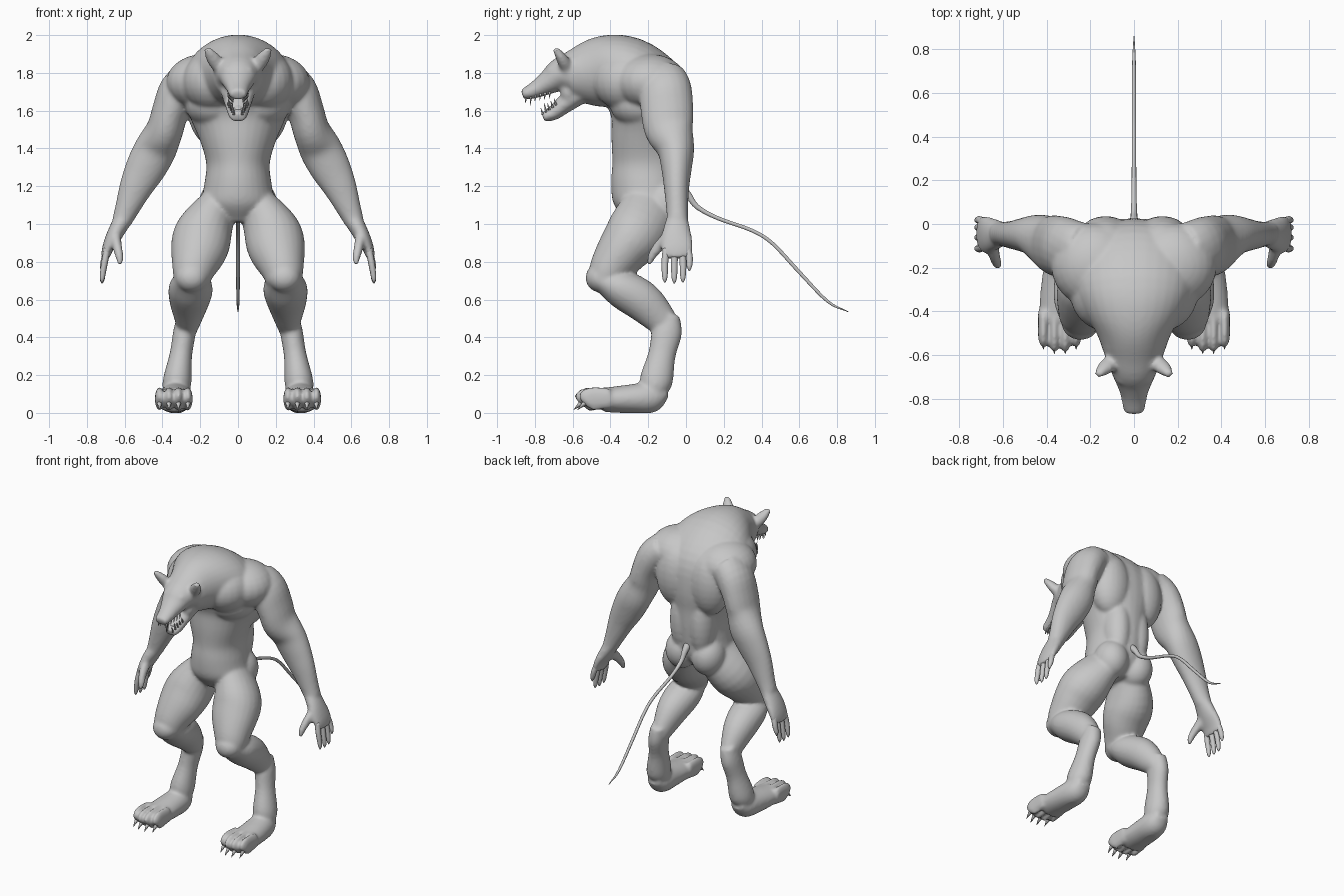
import bpy, bmesh, math
from mathutils import Vector, Matrix

grey = bpy.data.materials.new("hide_grey")
grey.diffuse_color = (0.57, 0.57, 0.57, 1)


def spline(pts, steps=4):
    """Catmull-Rom through rows of numbers."""
    rows = [Vector(p) for p in pts]
    rows = [rows[0] * 2 - rows[1]] + rows + [rows[-1] * 2 - rows[-2]]
    out = []
    for a, b, c, d in zip(rows, rows[1:], rows[2:], rows[3:]):
        for i in range(steps):
            t = i / steps
            out.append(0.5 * (2 * b + (c - a) * t + (2 * a - 5 * b + 4 * c - d) * t * t
                              + (3 * b - a - 3 * c + d) * t ** 3))
    return out + [rows[-2]]


def loft(bm, pts, s=1, seg=20):
    """Tube of ellipses; rows are x, y, z, radius sideways, radius across."""
    rows = spline(pts)
    rings = []
    for i, r in enumerate(rows):
        a, b = rows[max(i - 1, 0)], rows[min(i + 1, len(rows) - 1)]
        mir = Vector((s, 1, 1))
        t = (Vector(b[:3]) - Vector(a[:3])) * mir
        t.normalize()
        side = Vector((1, 0, 0))
        side = (side - t * side.dot(t)).normalized()
        n = t.cross(side)
        c = Vector(r[:3]) * mir
        ring = []
        for k in range(seg):
            w = 2 * math.pi * k / seg
            ring.append(bm.verts.new(c + side * (r[3] * math.cos(w)) + n * (r[4] * math.sin(w))))
        rings.append(ring)
    for p, q in zip(rings, rings[1:]):
        for k in range(seg):
            j = (k + 1) % seg
            bm.faces.new((p[k], p[j], q[j], q[k]))
    bm.faces.new(rings[0][::-1])
    bm.faces.new(rings[-1])


def ball(bm, c, r, s=1):
    m = Matrix.Translation((c[0] * s, c[1], c[2])) @ Matrix.Diagonal((r[0], r[1], r[2], 1))
    bmesh.ops.create_uvsphere(bm, u_segments=24, v_segments=14, radius=1, matrix=m)


def spike(bm, p, q, r, s=1):
    """Cone from p to the tip q."""
    p, q = Vector((p[0] * s, p[1], p[2])), Vector((q[0] * s, q[1], q[2]))
    d = q - p
    m = Matrix.Translation((p + q) / 2) @ d.to_track_quat('Z', 'Y').to_matrix().to_4x4()
    bmesh.ops.create_cone(bm, cap_ends=True, segments=8, radius1=r, radius2=0.001,
                          depth=d.length, matrix=m)


def finish(bm, name):
    bmesh.ops.recalc_face_normals(bm, faces=bm.faces)
    me = bpy.data.meshes.new(name)
    bm.to_mesh(me)
    bm.free()
    me.materials.append(grey)
    ob = bpy.data.objects.new(name, me)
    bpy.context.collection.objects.link(ob)
    for p in me.polygons:
        p.use_smooth = True
    return ob


body = bmesh.new()

# torso and hunched neck
loft(body, [(0, -.20, 1.01, .10, .11), (0, -.20, 1.10, .19, .18), (0, -.20, 1.20, .180, .197),
            (0, -.19, 1.32, .168, .200), (0, -.19, 1.45, .205, .205), (0, -.185, 1.58, .26, .212),
            (0, -.21, 1.70, .29, .22), (0, -.28, 1.79, .28, .19), (0, -.38, 1.81, .24, .193),
            (0, -.50, 1.80, .172, .177), (0, -.62, 1.785, .127, .125)], seg=32)
# skull and muzzle
loft(body, [(0, -.56, 1.80, .15, .15), (0, -.66, 1.79, .112, .095), (0, -.72, 1.755, .086, .068),
            (0, -.78, 1.72, .063, .05), (0, -.83, 1.697, .054, .038), (0, -.866, 1.685, .045, .028)])
# lower jaw
loft(body, [(0, -.56, 1.69, .09, .055), (0, -.64, 1.637, .072, .05), (0, -.70, 1.587, .056, .038),
            (0, -.757, 1.565, .042, .026)])
ball(body, (0, -.852, 1.70), (.038, .022, .02))

for s in (1, -1):
    # shoulder girdle, chest, back and buttock muscles
    ball(body, (.18, -.19, 1.75), (.20, .195, .15), s)
    ball(body, (.13, -.31, 1.755), (.165, .18, .16), s)
    ball(body, (.12, -.225, 1.635), (.16, .18, .13), s)
    ball(body, (.13, -.085, 1.63), (.14, .122, .22), s)
    ball(body, (.075, -.085, 1.33), (.085, .10, .24), s)
    ball(body, (.10, -.11, 1.10), (.11, .12, .13), s)
    # ears, brows and cheeks
    loft(body, [(.098, -.63, 1.83, .038, .038), (.134, -.66, 1.88, .038, .03),
                (.166, -.692, 1.928, .018, .016)], s, 12)
    ball(body, (.052, -.715, 1.818), (.028, .022, .014), s)
    ball(body, (.045, -.62, 1.70), (.045, .045, .06), s)
    # arm
    loft(body, [(.24, -.13, 1.75, .12, .14), (.31, -.11, 1.70, .112, .142), (.357, -.10, 1.60, .098, .14),
                (.387, -.09, 1.50, .098, .13), (.435, -.055, 1.40, .112, .10),
                (.487, -.05, 1.30, .108, .082), (.538, -.05, 1.20, .09, .068),
                (.588, -.047, 1.08, .065, .058), (.617, -.045, 1.01, .052, .057)], s)
    # palm and thumb
    loft(body, [(.60, -.045, 1.04, .05, .054), (.655, -.05, .94, .042, .08),
                (.69, -.047, .87, .030, .086), (.702, -.045, .82, .022, .074)], s)
    loft(body, [(.655, -.07, .95, .035, .04), (.642, -.135, .89, .027, .032),
                (.63, -.175, .84, .024, .025), (.622, -.198, .785, .014, .014)], s, 12)
    # thigh and knee
    loft(body, [(.09, -.17, 1.12, .09, .15), (.178, -.258, .96, .15, .162), (.207, -.335, .86, .15, .138),
                (.235, -.405, .76, .115, .11), (.245, -.44, .69, .092, .082)], s, 24)
    ball(body, (.245, -.455, .715), (.087, .077, .077), s)
    # calf
    loft(body, [(.245, -.46, .705, .085, .055), (.25, -.35, .66, .117, .10), (.258, -.23, .59, .105, .107),
                (.265, -.13, .49, .07, .083), (.272, -.09, .44, .055, .06)], s)
    # hock and lower shank
    loft(body, [(.27, -.08, .52, .05, .05), (.283, -.10, .43, .06, .08), (.302, -.127, .31, .060, .073),
                (.322, -.158, .17, .076, .088), (.327, -.175, .10, .07, .06)], s)
    # foot and toes
    loft(body, [(.325, -.10, .105, .045, .022), (.327, -.175, .083, .08, .08), (.335, -.30, .074, .093, .076),
                (.34, -.44, .068, .097, .064)], s)
    for i in range(4):
        x = .265 + .05 * i
        y = -.54 if i in (1, 2) else -.52
        loft(body, [(x, -.40, .078, .026, .055), (x, -.48, .075, .025, .064), (x, y, .068, .025, .062),
                    (x, y - .022, .05, .016, .038)], s, 12)

ob = finish(body, "body")
# blend the muscle masses into one skin
bpy.context.view_layer.objects.active = ob
ob.select_set(True)
rem = ob.modifiers.new("skin", 'REMESH')
rem.mode = 'VOXEL'
rem.voxel_size = 0.0095
rem.use_smooth_shade = True
smo = ob.modifiers.new("soften", 'SMOOTH')
smo.factor = 0.5
smo.iterations = 12
bpy.ops.object.convert(target='MESH')
for v in ob.data.vertices:
    v.co.z = max(v.co.z, 0.0)
for p in ob.data.polygons:
    p.use_smooth = True
    p.material_index = 0
if not ob.data.materials:
    ob.data.materials.append(grey)

# fingers
fingers = bmesh.new()
for s in (1, -1):
    for y, tip in ((-.112, .69), (-.062, .685), (-.016, .69), (.018, .75)):
        h = .87 - tip
        loft(fingers, [(.692, y * .85 - .008, .87, .018, .020), (.706, y, tip + h * .6, .017, .018),
                       (.715, y, tip + h * .3, .015, .016), (.719, y, tip + .02, .012, .012),
                       (.720, y, tip, .003, .003)], s, 12)
finish(fingers, "fingers")

# tail
tail = bmesh.new()
loft(tail, [(0, -.04, 1.20, .03, .03), (0, .01, 1.155, .02, .02), (0, .06, 1.09, .014, .014),
            (0, .17, 1.03, .011, .011), (0, .35, .965, .010, .010), (0, .46, .895, .010, .010),
            (0, .60, .745, .010, .010), (0, .75, .59, .008, .008), (0, .86, .535, .002, .002)], seg=10)
finish(tail, "tail")

# teeth along both jaws, with longer fangs near the front
teeth = bmesh.new()
for s in (1, -1):
    for i in range(6):
        t = i / 5
        x, y, z = .026 + .026 * t, -.845 + .125 * t, 1.668 + .022 * t
        spike(teeth, (x, y, z + .01), (x, y - .005, z - (.045 if i == 1 else .026)), .007, s)
    for i in range(5):
        t = i / 4
        x, y, z = .022 + .028 * t, -.757 + .07 * t, 1.578 + .05 * t
        spike(teeth, (x, y, z), (x, y - .012, z + (.05 if i == 1 else .036)), .007, s)
finish(teeth, "teeth")

# tongue
tongue = bmesh.new()
loft(tongue, [(0, -.63, 1.665, .035, .015), (0, -.69, 1.632, .028, .01), (0, -.735, 1.604, .014, .006)], seg=12)
finish(tongue, "tongue")

# eyes
eyes = bmesh.new()
for s in (1, -1):
    ball(eyes, (.056, -.728, 1.797), (.014, .014, .012), s)
finish(eyes, "eyes")

# toe claws
claws = bmesh.new()
for s in (1, -1):
    for i in range(4):
        x = .265 + .05 * i
        y = -.54 if i in (1, 2) else -.52
        spike(claws, (x, y + .01, .075), (x, y - .055, .016), .022, s)
finish(claws, "claws")
